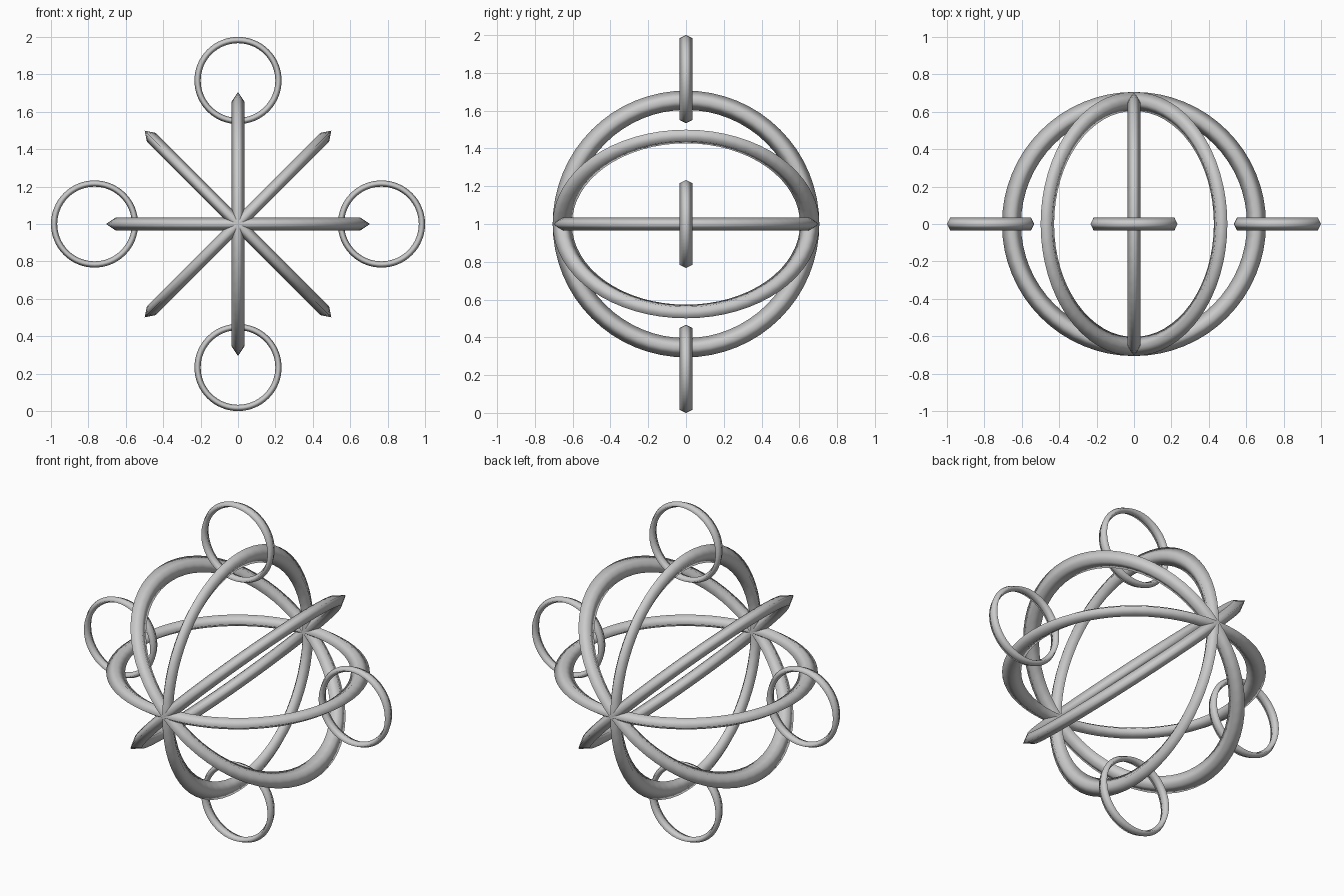
import bpy
from math import cos, sin, pi, radians
from mathutils import Matrix

if "Cube" in bpy.data.objects:
    bpy.data.objects.remove(bpy.data.objects["Cube"])

SEGMENTS = 64
CENTER_Z = 1.0


def make_ring(name, major, half_radial, half_depth, matrix):
    """Ring in the local XZ plane with a diamond cross-section."""
    section = [(major + half_radial, 0), (major, half_depth),
               (major - half_radial, 0), (major, -half_depth)]
    n = len(section)
    verts, faces = [], []
    for i in range(SEGMENTS):
        a = 2 * pi * i / SEGMENTS
        verts += [(r * cos(a), d, r * sin(a)) for r, d in section]
        j = (i + 1) % SEGMENTS
        for k in range(n):
            m = (k + 1) % n
            faces.append((i * n + k, i * n + m, j * n + m, j * n + k))
    mesh = bpy.data.meshes.new(name)
    mesh.from_pydata(verts, [], faces)
    # soft shading all around the tube
    for poly in mesh.polygons:
        poly.use_smooth = True
    mesh.transform(matrix)
    mesh.update()
    obj = bpy.data.objects.new(name, mesh)
    bpy.context.collection.objects.link(obj)
    return obj


# Four large hoops, all crossing on the front-to-back axis
lift = Matrix.Translation((0, 0, CENTER_Z))
for i in range(4):
    turn = Matrix.Rotation(radians(45 * i), 4, 'Y') @ Matrix.Rotation(pi / 2, 4, 'X')
    make_ring(f"large_hoop_{i + 1}", 0.655, 0.051, 0.034, lift @ turn)

# Four small link rings hanging on the hoops at top, bottom and both sides
OFFSET = 0.767
for name, x, z in (("top", 0, 1), ("bottom", 0, -1), ("left", -1, 0), ("right", 1, 0)):
    place = Matrix.Translation((x * OFFSET, 0, CENTER_Z + z * OFFSET))
    make_ring(f"small_ring_{name}", 0.2163, 0.0167, 0.034, place)
